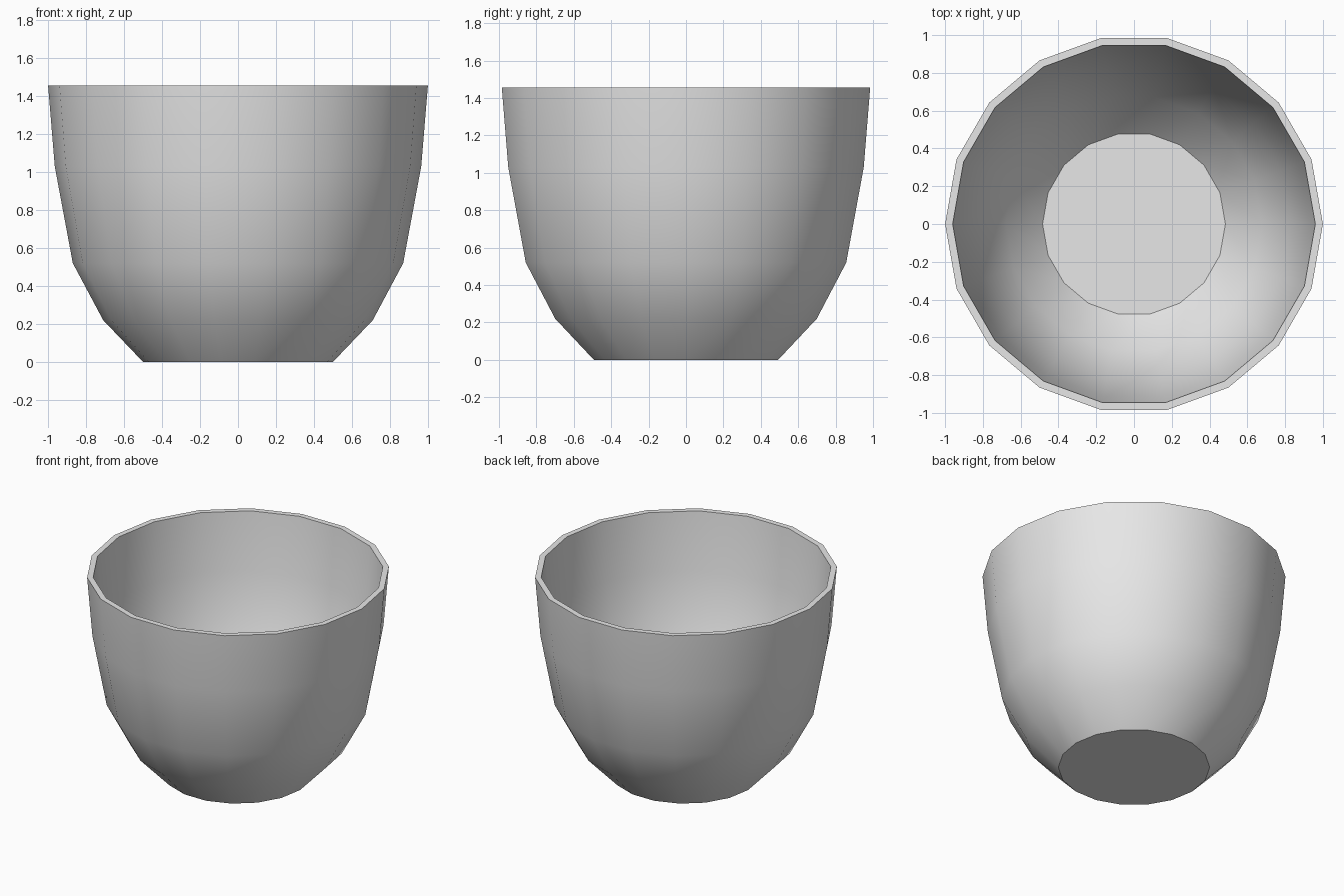
import bpy, bmesh
from math import pi, radians
from mathutils import Matrix

cube = bpy.data.objects.get("Cube")
if cube:
    bpy.data.objects.remove(cube, do_unlink=True)

SIDES = 18

# Plain grey material
grey = bpy.data.materials.new("light grey")
grey.use_nodes = True
color = (0.8, 0.8, 0.8, 1)
grey.diffuse_color = color
grey.node_tree.nodes["Principled BSDF"].inputs["Base Color"].default_value = color

# Wall profile as (radius, height): up the outside, over the rim, down the inside
outside = [(0.5, 0), (0.71, 0.22), (0.87, 0.52), (0.965, 1.03), (1, 1.455)]
inside = [(0.96, 1.455), (0.925, 1.035), (0.831, 0.535), (0.678, 0.245), (0.484, 0.04)]

# Lathe the profile into rings, with a corner pointing to the front
bm = bmesh.new()
rings = []
for radius, height in outside + inside:
    ring = bmesh.ops.create_circle(
        bm, segments=SIDES, radius=radius,
        matrix=Matrix.Translation((0, 0, height)) @ Matrix.Rotation(pi / 2, 4, "Z"))
    rings.append(ring["verts"])
for low, high in zip(rings, rings[1:]):
    for i in range(SIDES):
        j = (i + 1) % SIDES
        bm.faces.new((low[i], low[j], high[j], high[i]))

# Underside and inner floor
bm.faces.new(rings[0])
bm.faces.new(rings[-1])
bmesh.ops.recalc_face_normals(bm, faces=bm.faces)

mesh = bpy.data.meshes.new("bowl")
bm.to_mesh(mesh)
bm.free()
mesh.materials.append(grey)
bowl = bpy.data.objects.new("bowl", mesh)
bpy.context.collection.objects.link(bowl)

# Smooth walls with crisp rim, floor and base edges
bpy.ops.object.select_all(action="DESELECT")
bowl.select_set(True)
bpy.context.view_layer.objects.active = bowl
bpy.ops.object.shade_smooth_by_angle(angle=radians(30))
